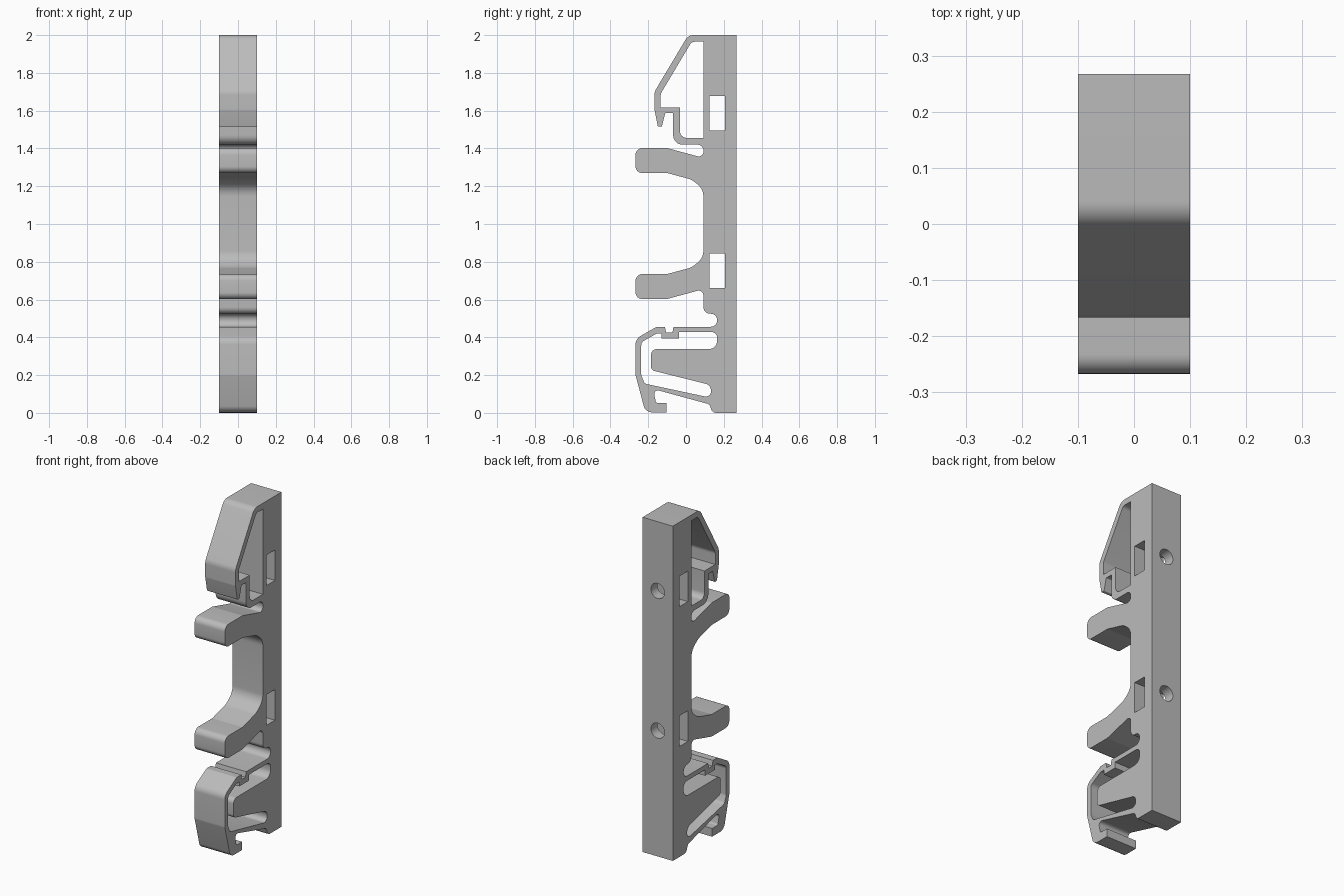
import bpy
import math
from mathutils import Matrix, Vector

HALF_WIDTH = 0.1
ARM_MIDDLE = 1.0025

if "Cube" in bpy.data.objects:
    bpy.data.objects.remove(bpy.data.objects["Cube"], do_unlink=True)


def rounded(corners, steps=8):
    """Turn (y, z, radius) corners into a closed path with fillet arcs."""
    path = []
    count = len(corners)
    for i, (y, z, radius) in enumerate(corners):
        here = Vector((y, z))
        before = Vector(corners[i - 1][:2]) - here
        after = Vector(corners[(i + 1) % count][:2]) - here
        if radius == 0:
            path.append(here)
            continue
        half_angle = before.angle(after) / 2
        reach = radius / math.tan(half_angle)
        limit = 0.49 * min(before.length, after.length)
        if reach > limit:
            radius *= limit / reach
            reach = limit
        start = here + before.normalized() * reach
        middle = (before.normalized() + after.normalized()).normalized()
        centre = here + middle * (radius / math.sin(half_angle))
        arm = start - centre
        turn = arm.angle_signed(here + after.normalized() * reach - centre)
        for k in range(steps + 1):
            path.append(centre + Matrix.Rotation(-turn * k / steps, 2) @ arm)
    return path


def box(y0, y1, z0, z1):
    return [(y0, z0, 0), (y1, z0, 0), (y1, z1, 0), (y0, z1, 0)]


# Upper clip, from the top of the spine round to the slot above the arm
upper_clip = [
    (.267, 0, 0), (.267, 2, 0), (.012, 2, .05), (-.167, 1.7, .06),
    (-.167, 1.605, .03), (-.149, 1.515, .006), (-.128, 1.515, .006),
    (-.11, 1.587, .006), (-.068, 1.587, 0), (-.068, 1.42, .05),
    (.092, 1.42, .03),
]

# Arm profile, mirrored to make the lower arm
arm = [
    (.092, 1.35, .025), (-.1, 1.402, .03), (-.267, 1.402, .035),
    (-.267, 1.27, .035), (-.1, 1.27, .03), (.03, 1.235, .1),
    (.092, 1.185, .1),
]
lower_arm = [(y, 2 * ARM_MIDDLE - z, r) for y, z, r in reversed(arm)]

# Lower clip, with its top groove and the hook at the foot
lower_clip = [
    (.092, .525, .035), (.165, .525, .034), (.165, .456, .034),
    (-.066, .456, 0), (-.072, .425, 0), (-.105, .425, 0),
    (-.112, .456, 0), (-.155, .456, .015), (-.267, .392, .05),
    (-.267, .2, .04), (-.215, .003, .045), (-.104, .003, 0),
    (-.104, .052, 0), (-.158, .052, .012), (-.175, .127, .02),
    (.125, .045, .02), (.14, 0, .025),
]

# Openings
upper_opening = [
    (.092, 1.965, 0), (.03, 1.965, .03), (-.134, 1.69, .04),
    (-.134, 1.618, 0), (-.032, 1.618, 0), (-.032, 1.456, .035),
    (.092, 1.456, 0),
]
lower_opening = [
    (.165, .428, .03), (-.037, .428, 0), (-.037, .393, 0),
    (-.13, .393, 0), (-.13, .42, 0), (-.155, .42, .015),
    (-.237, .374, .03), (-.237, .2, .03), (-.219, .155, .025),
    (.132, .08, .035), (.132, .147, .035), (-.185, .226, .025),
    (-.185, .338, .03), (.165, .338, .045),
]
windows = [(1.495, 1.677), (.66, .843)]

loops = [upper_clip + arm + lower_arm + lower_clip, upper_opening, lower_opening]
loops += [box(.125, .206, low, high) for low, high in windows]

# Fill the profile with its openings and give it depth
curve = bpy.data.curves.new("bracket_profile", "CURVE")
curve.dimensions = "2D"
curve.fill_mode = "BOTH"
curve.extrude = HALF_WIDTH
for loop in loops:
    points = rounded(loop)
    spline = curve.splines.new("POLY")
    spline.points.add(len(points) - 1)
    for target, point in zip(spline.points, points):
        target.co = (point.x, point.y, 0, 1)
    spline.use_cyclic_u = True

bracket = bpy.data.objects.new("clip_bracket", curve)
bpy.context.collection.objects.link(bracket)
bpy.ops.object.select_all(action="DESELECT")
bracket.select_set(True)
bpy.context.view_layer.objects.active = bracket
bpy.ops.object.convert(target="MESH")
bracket = bpy.context.object
bracket.name = "clip_bracket"

# Stand the profile up: drawing plane to y-z, depth to x
bracket.data.transform(Matrix(((0, 0, 1, 0), (1, 0, 0, 0), (0, 1, 0, 0), (0, 0, 0, 1))))
bpy.ops.object.mode_set(mode="EDIT")
bpy.ops.mesh.select_all(action="SELECT")
bpy.ops.mesh.remove_doubles(threshold=0.0001)
bpy.ops.mesh.normals_make_consistent(inside=False)
bpy.ops.object.mode_set(mode="OBJECT")

# Screw holes from the back into each window
for low, high in windows:
    bpy.ops.mesh.primitive_cylinder_add(
        vertices=32, radius=.045, depth=.14,
        location=(0, .24, (low + high) / 2), rotation=(math.pi / 2, 0, 0))
    cutter = bpy.context.object
    cutter.name = "screw_hole_cutter"
    cutter.hide_render = True
    cut = bracket.modifiers.new("screw_hole", "BOOLEAN")
    cut.operation = "DIFFERENCE"
    cut.solver = "EXACT"
    cut.object = cutter
    bpy.ops.object.select_all(action="DESELECT")
    bracket.select_set(True)
    bpy.context.view_layer.objects.active = bracket
    bpy.ops.object.modifier_apply(modifier=cut.name)
    bpy.data.objects.remove(cutter, do_unlink=True)

# Plain grey plastic
grey = bpy.data.materials.new("grey_plastic")
grey.use_nodes = True
colour = (.5, .5, .5, 1)
grey.diffuse_color = colour
grey.node_tree.nodes["Principled BSDF"].inputs["Base Color"].default_value = colour
bracket.data.materials.clear()
bracket.data.materials.append(grey)
bpy.ops.object.shade_smooth_by_angle(angle=math.radians(30))
